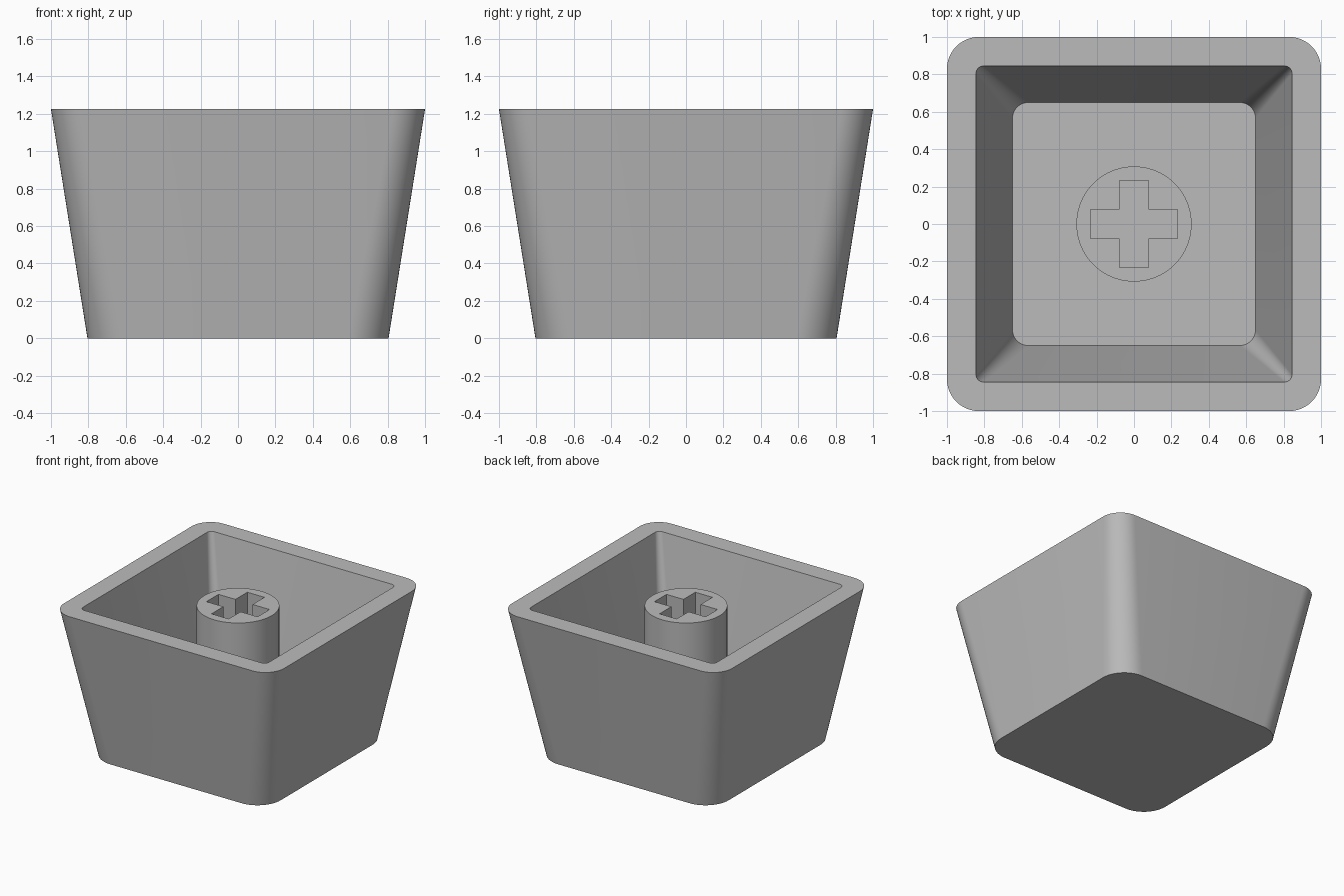
import bpy, bmesh, math
from mathutils import Vector

if "Cube" in bpy.data.objects:
    bpy.data.objects.remove(bpy.data.objects["Cube"], do_unlink=True)

HEIGHT, WALL = 1.225, 0.155
STEM_TOP, STEM_RADIUS = 1.157, 0.308
SLOT_REACH, SLOT_HALF = 0.232, 0.078

grey = bpy.data.materials.new("plain grey")
grey.use_nodes = True
COLOUR = (0.5, 0.5, 0.5, 1)
grey.diffuse_color = COLOUR
grey.node_tree.nodes["Principled BSDF"].inputs["Base Color"].default_value = COLOUR


def finish(bm, name):
    """Turn a bmesh into a smooth object with sharp edges kept."""
    bmesh.ops.recalc_face_normals(bm, faces=bm.faces)
    mesh = bpy.data.meshes.new(name)
    bm.to_mesh(mesh)
    bm.free()
    mesh.materials.append(grey)
    obj = bpy.data.objects.new(name, mesh)
    bpy.context.collection.objects.link(obj)
    bpy.ops.object.select_all(action="DESELECT")
    obj.select_set(True)
    bpy.context.view_layer.objects.active = obj
    bpy.ops.object.shade_smooth_by_angle(angle=math.radians(35))
    return obj


def rounded_square(bm, half, radius, z, steps=12):
    """Ring of vertices around a square with round corners."""
    ring = []
    for corner in range(4):
        middle = math.radians(45 + 90 * corner)
        reach = (half - radius) * math.sqrt(2)
        for i in range(steps + 1):
            a = math.radians(90 * (corner + i / steps))
            ring.append(bm.verts.new((reach * math.cos(middle) + radius * math.cos(a),
                                      reach * math.sin(middle) + radius * math.sin(a), z)))
    return ring


def closed_loop(bm, points):
    """Closed chain of edges through the points."""
    verts = [bm.verts.new(p) for p in points]
    return [bm.edges.new((v, verts[i - 1])) for i, v in enumerate(verts)]


# Hollow tapered shell: outside, rim, inside and floor in one loft
bm = bmesh.new()
rings = [rounded_square(bm, *ring) for ring in (
    (0.805, 0.21, 0), (1, 0.17, HEIGHT),
    (0.845, 0.04, HEIGHT), (0.65, 0.085, WALL))]
for low, high in zip(rings, rings[1:]):
    for i in range(len(low)):
        bm.faces.new((low[i - 1], low[i], high[i], high[i - 1]))
bm.faces.new(rings[0])
bm.faces.new(rings[-1])
finish(bm, "shell")

# Round stem with a cross-shaped slot
bm = bmesh.new()
sides = 96
edges = closed_loop(bm, [(STEM_RADIUS * math.cos(math.tau * i / sides),
                          STEM_RADIUS * math.sin(math.tau * i / sides), STEM_TOP)
                         for i in range(sides)])
cross = []
for quarter in range(4):
    c, s = round(math.cos(quarter * math.pi / 2)), round(math.sin(quarter * math.pi / 2))
    for x, y in ((SLOT_REACH, -SLOT_HALF), (SLOT_REACH, SLOT_HALF), (SLOT_HALF, SLOT_HALF)):
        cross.append((x * c - y * s, x * s + y * c, STEM_TOP))
edges += closed_loop(bm, cross)
bmesh.ops.triangle_fill(bm, edges=edges, use_beauty=True, normal=Vector((0, 0, 1)))
down = bmesh.ops.extrude_face_region(bm, geom=bm.faces[:], use_keep_orig=True)
moved = [v for v in down["geom"] if isinstance(v, bmesh.types.BMVert)]
bmesh.ops.translate(bm, verts=moved, vec=(0, 0, WALL - 0.02 - STEM_TOP))
finish(bm, "stem")
